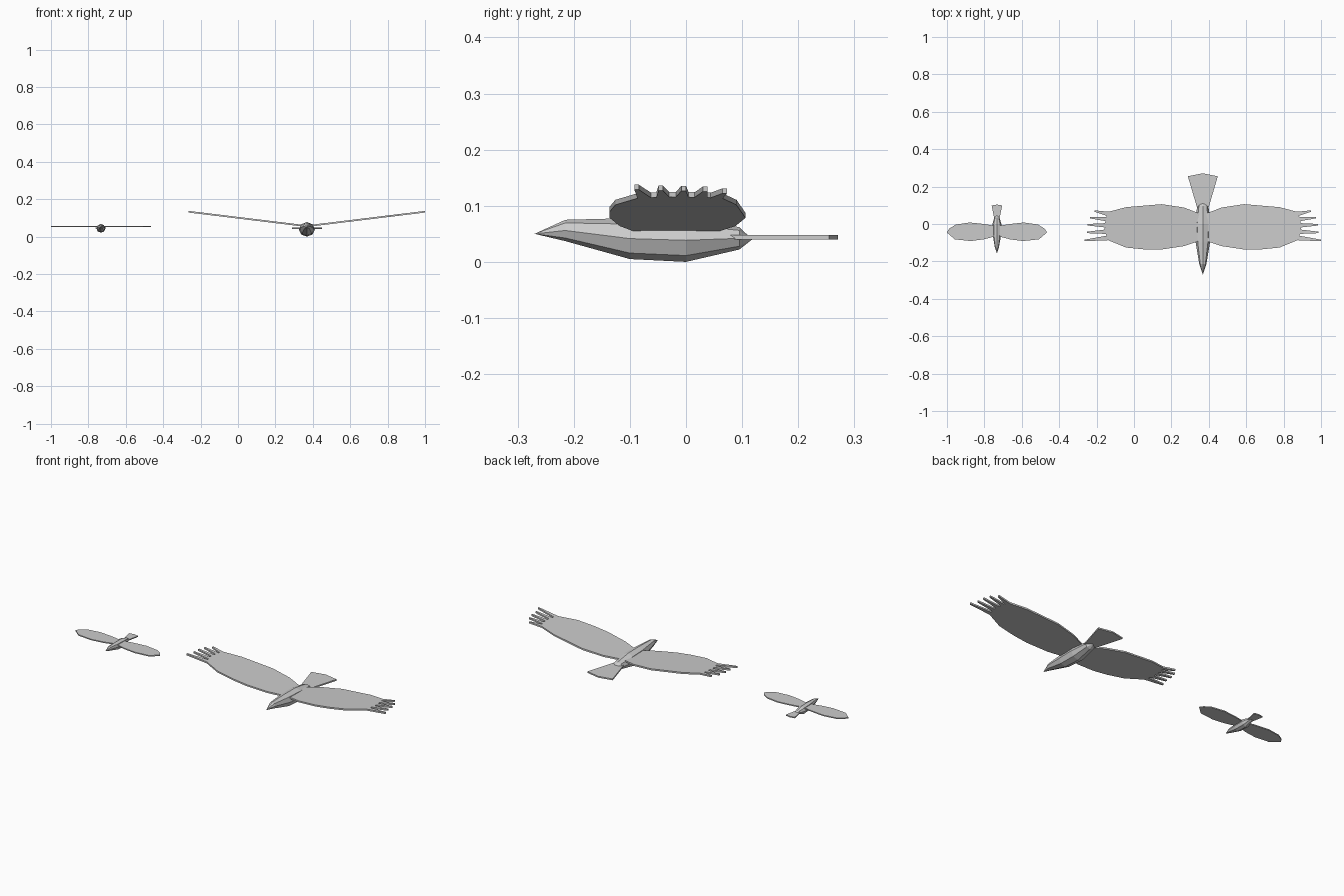
import bpy, bmesh, math

if "Cube" in bpy.data.objects:
    bpy.data.objects.remove(bpy.data.objects["Cube"])


def make_object(name, verts, faces):
    mesh = bpy.data.meshes.new(name)
    mesh.from_pydata(verts, [], faces)
    bm = bmesh.new()
    bm.from_mesh(mesh)
    bmesh.ops.recalc_face_normals(bm, faces=bm.faces)
    bm.to_mesh(mesh)
    bm.free()
    obj = bpy.data.objects.new(name, mesh)
    bpy.context.collection.objects.link(obj)
    return obj


def plate(name, outline, cx, z, thick, side=1, slope=0.0):
    """Flat plate from an (x, y) outline, raised towards its outer end."""
    n = len(outline)
    verts = [(cx + side * x, y, z + slope * x + dz)
             for dz in (-thick / 2, thick / 2) for x, y in outline]
    faces = [list(range(n)), list(range(n, 2 * n))]
    faces += [[i, (i + 1) % n, n + (i + 1) % n, n + i] for i in range(n)]
    return make_object(name, verts, faces)


def body(name, cx, nose, rings, end, sides=8):
    """Faceted body: rings are (y, half width, bottom z, top z)."""
    verts = [(cx, *nose)]
    for y, w, lo, hi in rings:
        for i in range(sides):
            a = 2 * math.pi * i / sides
            verts.append((cx + w * math.cos(a), y,
                          (lo + hi) / 2 + (hi - lo) / 2 * math.sin(a)))
    verts.append((cx, *end))
    last = len(verts) - 1
    faces = []
    for i in range(sides):
        j = (i + 1) % sides
        faces.append([0, 1 + i, 1 + j])
        for r in range(len(rings) - 1):
            a, b = 1 + r * sides, 1 + (r + 1) * sides
            faces.append([a + i, a + j, b + j, b + i])
        a = 1 + (len(rings) - 1) * sides
        faces.append([a + i, a + j, last])
    return make_object(name, verts, faces)


# Large bird: body and fan tail
BX = 0.368
body("large_body", BX, (-0.27, 0.05),
     [(-0.215, 0.019, 0.037, 0.075), (-0.10, 0.038, 0.005, 0.078),
      (0.0, 0.043, 0.0, 0.077), (0.095, 0.03, 0.022, 0.062)], (0.118, 0.04))
plate("large_tail", [(-0.028, 0.078), (0.028, 0.078), (0.08, 0.255),
                     (0.0, 0.271), (-0.08, 0.255)], BX, 0.044, 0.008)

# Large bird: raised wings with spread finger feathers
wing = [(0.015, -0.09), (0.10, -0.118), (0.22, -0.136), (0.31, -0.136),
        (0.41, -0.126), (0.51, -0.085), (0.525, -0.03), (0.52, 0.03),
        (0.505, 0.065), (0.41, 0.09), (0.22, 0.106), (0.10, 0.088), (0.015, 0.055)]
# feather: base y, tip x, tip y
feathers = [(-0.072, 0.632, -0.088), (-0.04, 0.618, -0.045), (-0.008, 0.616, -0.004),
            (0.024, 0.604, 0.034), (0.05, 0.578, 0.069)]
for label, side in (("left", -1), ("right", 1)):
    plate(f"large_wing_{label}", wing, BX, 0.056, 0.009, side, 0.122)
    for k, (by, tx, ty) in enumerate(feathers):
        plate(f"large_feather_{label}_{k + 1}",
              [(0.49, by - 0.014), (tx, ty - 0.004), (tx, ty + 0.004), (0.49, by + 0.014)],
              BX, 0.056, 0.009, side, 0.122)

# Small bird: body and tail
SX = -0.733
body("small_body", SX, (-0.157, 0.051),
     [(-0.125, 0.011, 0.041, 0.065), (-0.06, 0.022, 0.023, 0.068),
      (0.0, 0.024, 0.021, 0.067), (0.035, 0.014, 0.035, 0.056)], (0.05, 0.045))
plate("small_tail", [(-0.013, 0.025), (0.013, 0.025), (0.028, 0.099),
                     (0.0, 0.104), (-0.028, 0.099)], SX, 0.046, 0.006)

# Small bird: level rounded wings
small_wing = [(0.01, -0.066), (0.07, -0.082), (0.14, -0.091), (0.225, -0.082),
              (0.268, -0.045), (0.255, -0.025), (0.22, -0.003), (0.145, 0.008),
              (0.07, 0.0), (0.01, -0.01)]
for label, side in (("left", -1), ("right", 1)):
    plate(f"small_wing_{label}", small_wing, SX, 0.055, 0.006, side)
